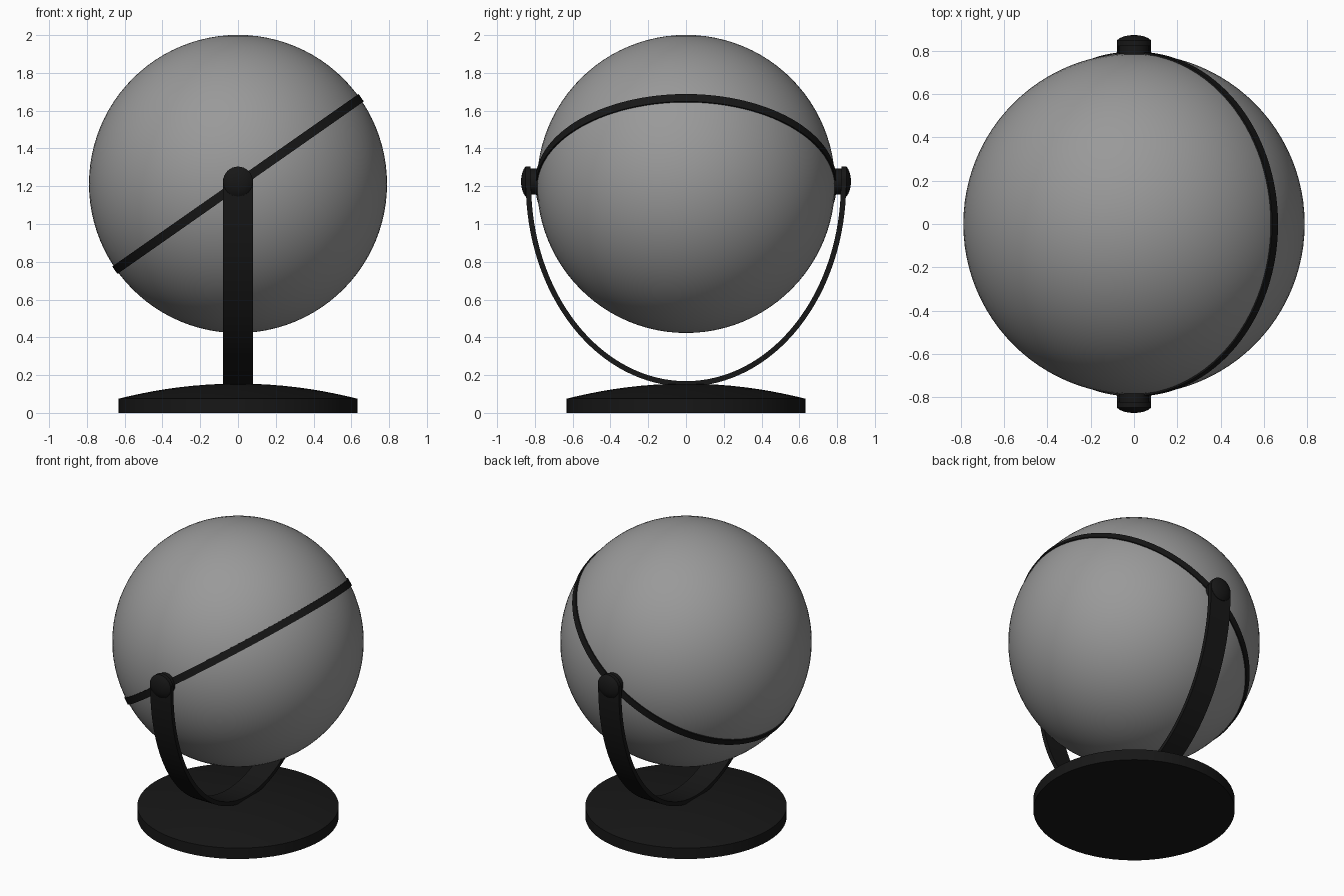
import bpy, bmesh
from math import sin, cos, pi, radians
from mathutils import Matrix

if "Cube" in bpy.data.objects:
    bpy.data.objects.remove(bpy.data.objects["Cube"])

CZ = 1.212          # globe centre height
R = 0.789           # globe radius


def colour(name, v):
    mat = bpy.data.materials.new(name)
    mat.diffuse_color = (v, v, v, 1)
    mat.use_nodes = True
    mat.node_tree.nodes["Principled BSDF"].inputs["Base Color"].default_value = mat.diffuse_color
    return mat


black = colour("black", 0.0085)
dark_grey = colour("dark_grey", 0.32)


def finish(name, bm, mat=black, angle=30):
    bmesh.ops.remove_doubles(bm, verts=bm.verts, dist=1e-5)
    bmesh.ops.recalc_face_normals(bm, faces=bm.faces)
    me = bpy.data.meshes.new(name)
    bm.to_mesh(me)
    bm.free()
    ob = bpy.data.objects.new(name, me)
    bpy.context.collection.objects.link(ob)
    me.materials.append(mat)
    bpy.ops.object.select_all(action='DESELECT')
    ob.select_set(True)
    bpy.context.view_layer.objects.active = ob
    bpy.ops.object.shade_smooth_by_angle(angle=radians(angle))
    return ob


def lathe(name, profile, matrix=Matrix(), steps=64, closed=False):
    """Revolve (radius, height) points about z, then place with matrix."""
    bm = bmesh.new()
    vs = [bm.verts.new((r, 0, z)) for r, z in profile]
    es = [bm.edges.new(p) for p in zip(vs, vs[1:])]
    if closed:
        es.append(bm.edges.new((vs[-1], vs[0])))
    bmesh.ops.spin(bm, geom=vs + es, cent=(0, 0, 0), axis=(0, 0, 1),
                   angle=2 * pi, steps=steps, use_merge=True)
    bm.transform(matrix)
    return finish(name, bm)


# globe
bm = bmesh.new()
bmesh.ops.create_uvsphere(bm, u_segments=96, v_segments=48, radius=R)
bm.transform(Matrix.Translation((0, 0, CZ)))
finish("globe", bm, dark_grey)

# tilted band around the globe
lathe("tilted_band", [(0.775, -0.024), (0.796, -0.024), (0.796, 0.024), (0.775, 0.024)],
      Matrix.Translation((0, 0, CZ)) @ Matrix.Rotation(radians(-35), 4, 'Y'),
      steps=128, closed=True)

# domed round base
dome = [(0.632 * cos(t), 0.075 + 0.08 * sin(t) ** 2)
        for t in [i * pi / 24 for i in range(12)]]
lathe("base", [(0, 0), (0.632, 0)] + dome + [(0, 0.155)])

# U-shaped cradle strap: half ellipse with short upright ends
bm = bmesh.new()
path = [(-pi / 2 + i * pi / 64) for i in range(65)]


def strap_line(a, b):
    pts = [(a * sin(t), CZ - b * cos(t)) for t in path]
    return [(-a, CZ + 0.03)] + pts + [(a, CZ + 0.03)]


rings = []
for (yo, zo), (yi, zi) in zip(strap_line(0.848, 1.072), strap_line(0.820, 1.044)):
    rings.append([bm.verts.new(p) for p in
                  ((-0.079, yo, zo), (0.079, yo, zo), (0.079, yi, zi), (-0.079, yi, zi))])
for a, b in zip(rings, rings[1:]):
    for k in range(4):
        bm.faces.new((a[k], a[(k + 1) % 4], b[(k + 1) % 4], b[k]))
bm.faces.new(rings[0])
bm.faces.new(rings[-1][::-1])
finish("cradle_strap", bm)

# pivot knobs on both ends of the strap
knob = [(0, 0.775), (0.069, 0.775), (0.069, 0.822), (0.079, 0.822), (0.079, 0.849),
        (0.066, 0.859), (0.046, 0.867), (0.024, 0.872), (0, 0.873)]
for name, sign in (("front_pivot", 1), ("back_pivot", -1)):
    lathe(name, knob, Matrix.Translation((0, 0, 1.225))
          @ Matrix.Rotation(sign * pi / 2, 4, 'X'), steps=32)
